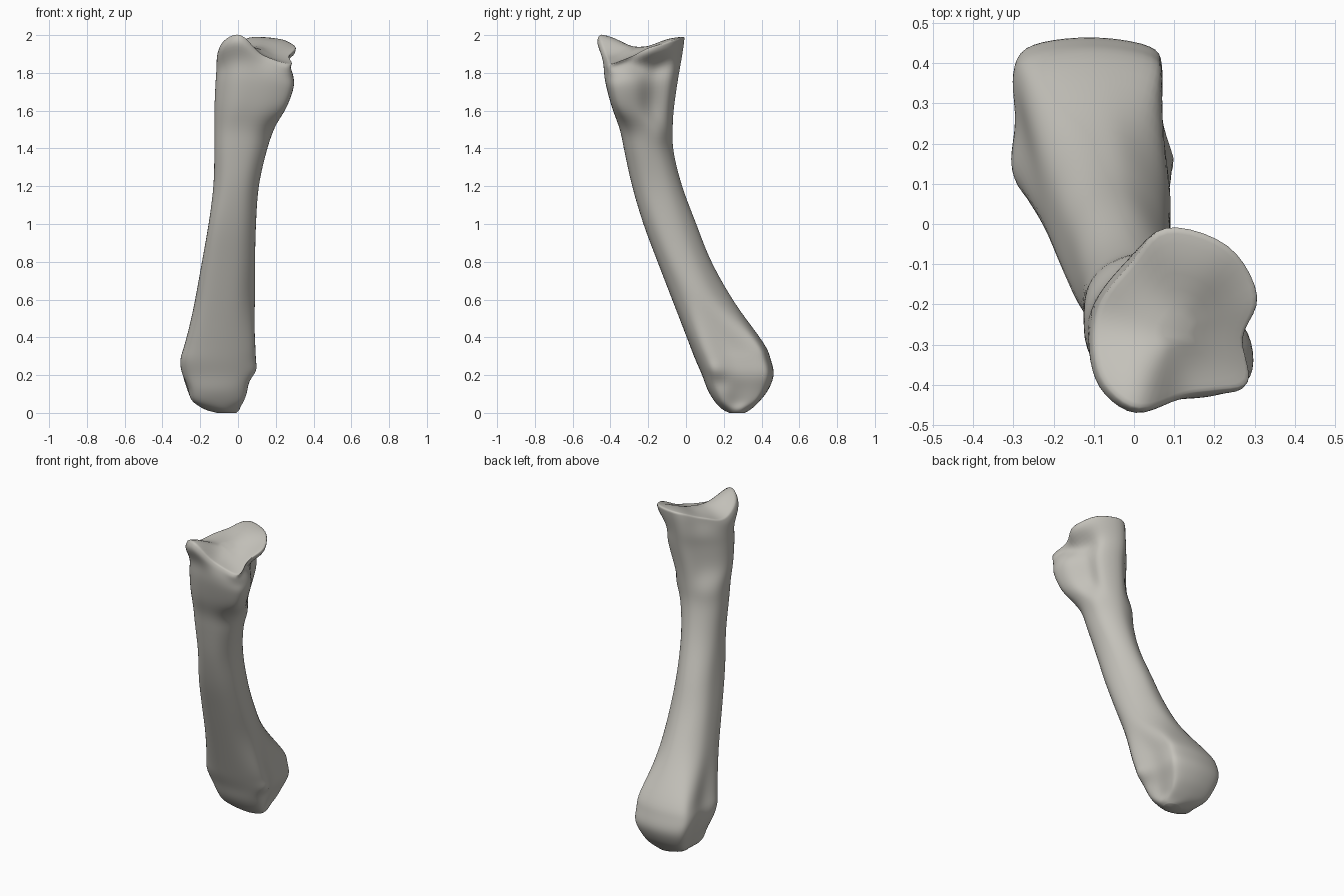
import bpy, bmesh, math
from mathutils import Vector

cube = bpy.data.objects.get("Cube")
if cube:
    bpy.data.objects.remove(cube, do_unlink=True)

# Cross-section outlines inside a -1..1 box, anticlockwise from the +x side
OUTLINES = {
    "foot": [(1, 0), (.9, .5), (.5, .87), (0, 1), (-.5, .87), (-.9, .5),
             (-1, 0), (-.9, -.5), (-.5, -.87), (0, -1), (.5, -.87), (.9, -.5)],
    "knuckle": [(.87, 0), (.88, .6), (.74, .88), (0, 1), (-.77, .9), (-.98, .6),
                (-.95, 0), (-1, -.58), (-.75, -.91), (-.1, -1), (.6, -.9), (1, -.6)],
    "lower shaft": [(1, -.05), (.85, .43), (.45, .83), (0, 1), (-.55, .87), (-.9, .5),
                    (-1, -.05), (-.96, -.65), (-.64, -.95), (0, -1), (.54, -.88), (.92, -.52)],
    "upper shaft": [(1, 0), (.88, .48), (.5, .85), (0, 1), (-.53, .83), (-.88, .47),
                    (-1, 0), (-.93, -.55), (-.57, -.92), (0, -1), (.52, -.88), (.9, -.5)],
    "tuberosity": [(.95, -.2), (.6, .3), (.48, .8), (-.13, 1), (-.54, .66), (-.88, .24),
                   (-1, -.17), (-.9, -.6), (-.5, -.95), (.05, -1), (.6, -.95), (.97, -.75)],
    "head": [(.83, -.22), (1, .25), (.64, .8), (-.12, 1), (-.52, .62), (-.9, .2),
             (-1, -.25), (-.88, -.72), (-.45, -1), (.1, -.84), (.5, -.79), (.9, -.7)],
}

# Sections from the foot to the head: outline, height, x range, y range
SECTIONS = [
    ("foot", 0, -.11, -.01, .23, .31),
    ("foot", .02, -.18, .01, .19, .345),
    ("knuckle", .06, -.24, .03, .152, .388),
    ("knuckle", .12, -.27, .055, .115, .435),
    ("knuckle", .2, -.295, .09, .085, .465),
    ("knuckle", .28, -.305, .095, .05, .45),
    ("knuckle", .37, -.28, .092, .015, .412),
    ("lower shaft", .58, -.23, .09, -.065, .26),
    ("lower shaft", .8, -.19, .09, -.15, .135),
    ("lower shaft", 1, -.155, .095, -.225, .055),
    ("upper shaft", 1.2, -.13, .11, -.285, -.02),
    ("upper shaft", 1.38, -.125, .15, -.325, -.065),
    ("upper shaft", 1.5, -.125, .19, -.35, -.07),
    ("tuberosity", 1.62, -.125, .255, -.392, -.062),
    ("tuberosity", 1.76, -.12, .295, -.424, -.042),
    ("tuberosity", 1.86, -.115, .292, -.435, -.025),
    ("head", 1.95, -.112, .3, -.472, -.011),
    ("head", 2, -.1, .308, -.46, -.006),
]

# Landmarks of the saddle-shaped joint surface on top
LANDMARKS = [(-.02, -.43, 2.03), (-.1, -.38, 1.94), (-.12, -.25, 1.9), (-.03, -.1, 1.94),
             (.06, -.01, 2), (.2, -.04, 1.985), (.3, -.17, 1.95), (.26, -.29, 1.89),
             (.27, -.4, 1.83), (.15, -.42, 1.89), (.06, -.25, 1.94)]

# Hollows and bumps: centre, radius, push
SCULPT = [
    ((.27, -.25, 1.83), .05, (-.025, 0, 0)),
    ((.07, .18, .17), .045, (-.02, 0, 0)),
    ((-.28, .18, .14), .045, (.015, 0, 0)),
    ((.09, .15, .23), .035, (.01, 0, 0)),
]


def spline(points, steps, closed):
    """Smooth curve through the points."""
    n = len(points)
    pick = (lambda i: points[i % n]) if closed else (lambda i: points[max(0, min(n - 1, i))])
    result = []
    for i in range(n if closed else n - 1):
        a, b, c, d = (pick(i + k) for k in (-1, 0, 1, 2))
        for s in range(steps):
            t = s / steps
            result.append(b + (c - a) * (t / 2) + (a * 2 - b * 5 + c * 4 - d) * (t * t / 2)
                          + (b * 3 - a - c * 3 + d) * (t ** 3 / 2))
    if not closed:
        result.append(points[-1].copy())
    return result


def joint_height(x, y):
    total = weight = 0
    for lx, ly, lz in LANDMARKS:
        w = math.exp(-((x - lx) ** 2 + (y - ly) ** 2) / .009) + 1e-9
        total += w * lz
        weight += w
    return total / weight


def section_ring(outline, z, x0, x1, y0, y1):
    points = [Vector(((x0 + x1) / 2 + u * (x1 - x0) / 2, (y0 + y1) / 2 + v * (y1 - y0) / 2, z))
              for u, v in OUTLINES[outline]]
    return spline(points, 5, True)


def sculpt(p):
    # Bend the upper sections towards the joint surface, then press the hollows
    if p.z > 1.5:
        p.z += (joint_height(p.x, p.y) - 2) * ((p.z - 1.5) * 2) ** 2
    moved = p.copy()
    for centre, radius, push in SCULPT:
        moved += Vector(push) * math.exp(-(p - Vector(centre)).length_squared / radius ** 2)
    return moved


# Loft the sections along the bone
columns = [spline(list(c), 5, False) for c in zip(*[section_ring(*s) for s in SECTIONS])]
rings = [[sculpt(p) for p in ring] for ring in zip(*columns)]

# Joint surface: shrinking rings that follow the saddle
rim = rings[-1]
middle = sum(rim, Vector()) / len(rim)
for scale in (.96, .85, .7, .55, .4, .25, .1):
    ring = [middle.lerp(p, scale) for p in rim]
    for p in ring:
        p.z = joint_height(p.x, p.y)
    rings.append(ring)

bm = bmesh.new()
loops = [[bm.verts.new(p) for p in ring] for ring in rings]
for low, high in zip(loops, loops[1:]):
    for i in range(len(low)):
        j = (i + 1) % len(low)
        bm.faces.new((low[i], low[j], high[j], high[i]))
bm.faces.new(loops[0][::-1])
bm.faces.new(loops[-1])

# Soften the rim and the changes between outlines
for _ in range(3):
    bmesh.ops.smooth_vert(bm, verts=[v for v in bm.verts if v.co.z > .01], factor=.5,
                          use_axis_x=True, use_axis_y=True, use_axis_z=True)
bmesh.ops.recalc_face_normals(bm, faces=bm.faces)
mesh = bpy.data.meshes.new("bone")
bm.to_mesh(mesh)
bm.free()

bone = bpy.data.objects.new("bone", mesh)
bpy.context.collection.objects.link(bone)

# Warm grey bone colour
colour = (.55, .535, .49, 1)
material = bpy.data.materials.new("warm grey")
material.use_nodes = True
material.diffuse_color = colour
shader = next(n for n in material.node_tree.nodes if n.type == "BSDF_PRINCIPLED")
shader.inputs["Base Color"].default_value = colour
shader.inputs["Roughness"].default_value = .7
mesh.materials.append(material)

bpy.context.view_layer.objects.active = bone
bone.select_set(True)
bpy.ops.object.shade_smooth_by_angle(angle=math.radians(80))
